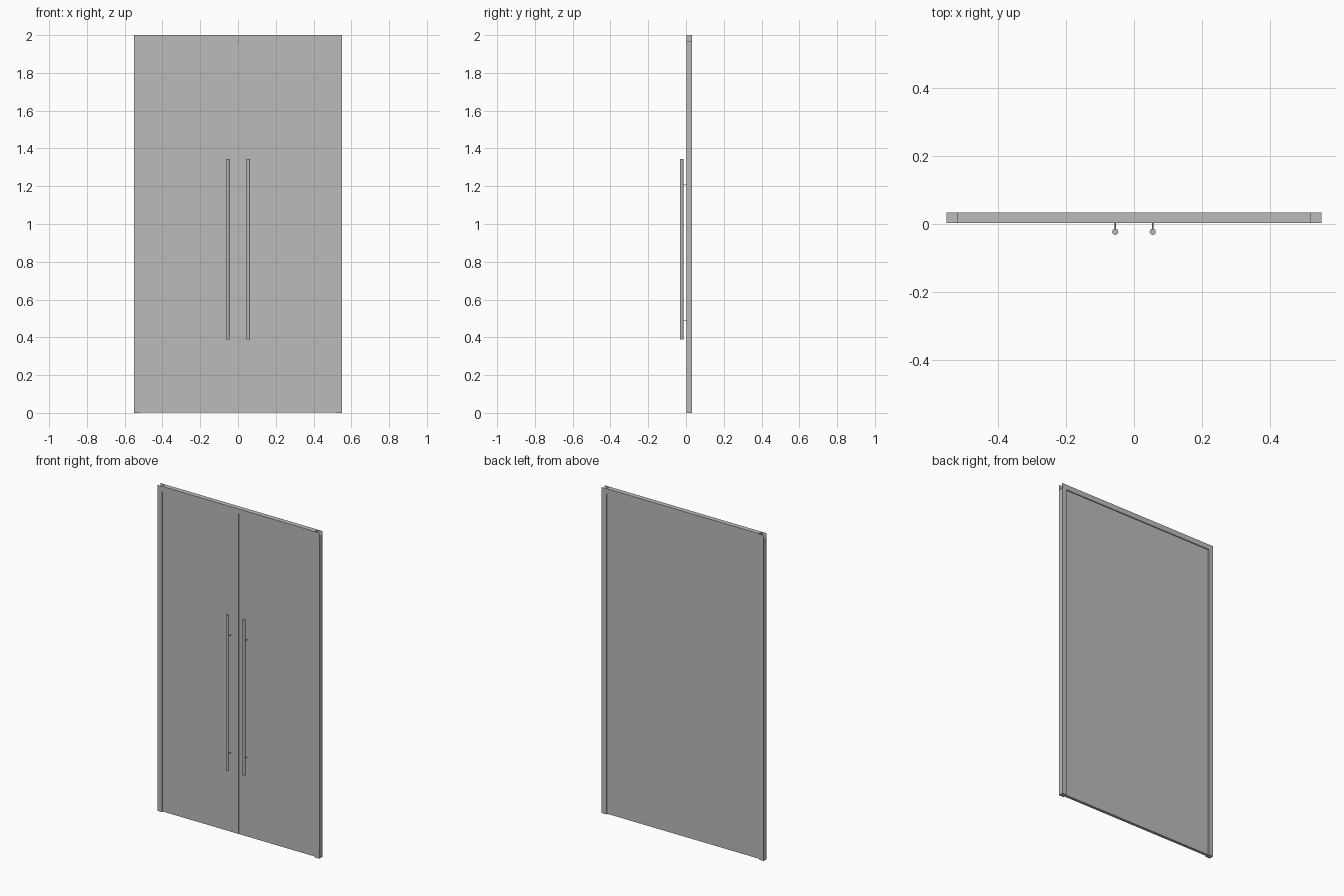
import bpy

cube = bpy.data.objects.get("Cube")
if cube:
    bpy.data.objects.remove(cube, do_unlink=True)

# Overall sizes
HALF_W, TOP = 0.55, 2.0
FRAME = 0.032
FRONT, BACK = 0.003, 0.033
DOOR_FRONT, DOOR_BACK = 0.009, 0.027
INNER, HEAD = HALF_W - FRAME, TOP - FRAME
GAP = 0.002
PLATE = 0.001


def material(name, value):
    mat = bpy.data.materials.new(name)
    mat.use_nodes = True
    colour = (value, value, value, 1)
    mat.diffuse_color = colour
    mat.node_tree.nodes["Principled BSDF"].inputs["Base Color"].default_value = colour
    return mat


grey = material("plain_grey", 0.5)


def box(name, x, y, z):
    """Box between the given low and high limits on each axis."""
    spans = (x, y, z)
    bpy.ops.mesh.primitive_cube_add(size=1, location=[(a + b) / 2 for a, b in spans])
    ob = bpy.context.object
    ob.name = name
    ob.scale = [abs(b - a) for a, b in spans]
    bpy.ops.object.transform_apply(location=False, rotation=False, scale=True)
    ob.data.materials.append(grey)
    return ob


def rod(name, radius, length, location, rotation=(0, 0, 0), sides=24):
    bpy.ops.mesh.primitive_cylinder_add(vertices=sides, radius=radius, depth=length,
                                        location=location, rotation=rotation)
    ob = bpy.context.object
    ob.name = name
    ob.data.materials.append(grey)
    bpy.ops.object.shade_smooth_by_angle()
    return ob


# Frame head between the jambs
box("frame_head", (-INNER, INNER), (FRONT, BACK), (HEAD, TOP))

for side, s in (("left", 1), ("right", -1)):
    # Jamb, with thin facing plates closing the open top corner front and back
    jamb_x = sorted((s * INNER, s * HALF_W))
    box(side + "_jamb", jamb_x, (FRONT, BACK), (0, HEAD))
    box(side + "_front_corner_plate", jamb_x, (FRONT, FRONT + PLATE), (HEAD, TOP))
    box(side + "_back_corner_plate", jamb_x, (BACK - PLATE, BACK), (HEAD, TOP))

    # Door leaf, recessed from both faces of the frame
    box(side + "_door", sorted((s * GAP, s * INNER)), (DOOR_FRONT, DOOR_BACK), (0.002, HEAD))

    # Long pull bar on two thin standoffs
    x, y = s * 0.055, -0.023
    rod(side + "_handle", 0.009, 0.955, (x, y, 0.867))
    for place, z in (("lower", 0.49), ("upper", 1.21)):
        rod(f"{side}_{place}_standoff", 0.002, DOOR_FRONT - y,
            (x, (DOOR_FRONT + y) / 2, z), (1.5708, 0, 0), 12)

# Strip that closes the meeting line at the back
box("meeting_strip", (-GAP, GAP), (DOOR_FRONT + 0.006, DOOR_BACK), (0.002, HEAD))
